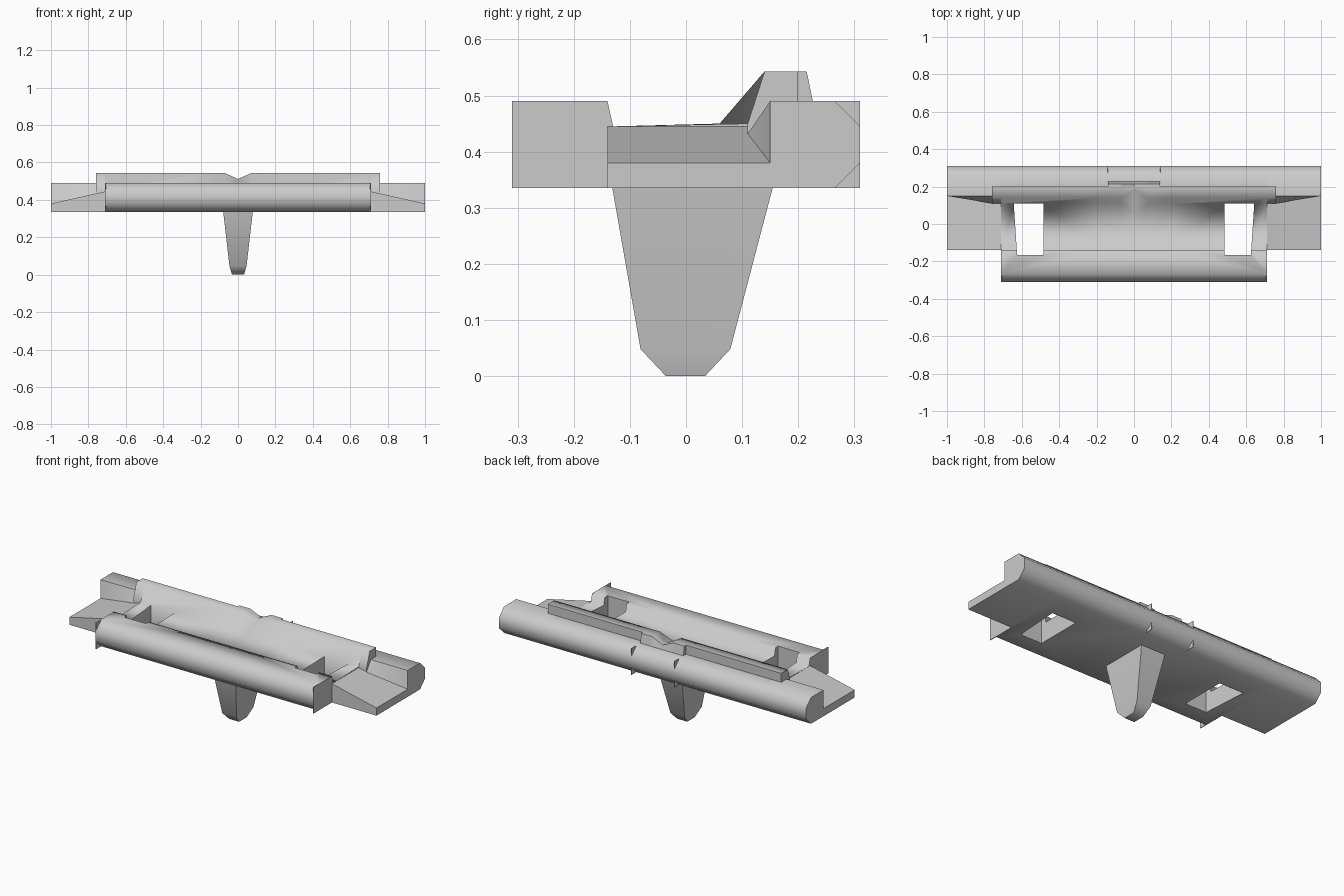
import bpy, bmesh, math

if "Cube" in bpy.data.objects:
    bpy.data.objects.remove(bpy.data.objects["Cube"])

grey = bpy.data.materials.new("light_grey")
grey.use_nodes = True
grey.diffuse_color = (0.6, 0.6, 0.6, 1)
grey.node_tree.nodes["Principled BSDF"].inputs["Base Color"].default_value = (0.6, 0.6, 0.6, 1)


def loft(name, sections, make):
    """Skin a closed solid through equal-length rings, each placed by make(ring, level)."""
    bm = bmesh.new()
    rings = [[bm.verts.new(make(p, level)) for p in ring] for level, ring in sections]
    for a, b in zip(rings, rings[1:]):
        for i in range(len(a)):
            j = (i + 1) % len(a)
            bm.faces.new((a[i], a[j], b[j], b[i]))
    bm.faces.new(rings[0])
    bm.faces.new(rings[-1])
    bmesh.ops.recalc_face_normals(bm, faces=bm.faces)
    mesh = bpy.data.meshes.new(name)
    bm.to_mesh(mesh)
    bm.free()
    mesh.materials.append(grey)
    ob = bpy.data.objects.new(name, mesh)
    bpy.context.collection.objects.link(ob)
    return ob


def along_x(p, x):
    return (x, p[0], p[1])


def along_z(p, z):
    return (p[0], p[1], z)


def select_only(ob):
    bpy.ops.object.select_all(action='DESELECT')
    ob.select_set(True)
    bpy.context.view_layer.objects.active = ob


def smooth(ob, degrees=80):
    select_only(ob)
    bpy.ops.object.shade_smooth_by_angle(angle=math.radians(degrees))


LOW, HIGH = 0.335, 0.49
rear_curve = [(0.265, HIGH), (0.31, 0.445), (0.31, 0.38), (0.265, LOW)]
front_curve = [(-0.265, LOW), (-0.31, 0.38), (-0.31, 0.445), (-0.265, HIGH)]


def body_ring(base_y, crest_y, crest_z):
    return front_curve + [(-0.14, HIGH), (-0.13, 0.445), (base_y, 0.45),
                          (crest_y, crest_z), (0.2, crest_z), (0.2, HIGH)] + rear_curve


# Main body: front bar, deck, notched ridge and rear bar
full = body_ring(0.11, 0.14, 0.543)
notch = body_ring(0.06, 0.185, 0.512)
body = loft("main_body", [(-0.71, full), (-0.2, full), (-0.07, full), (0, notch),
                          (0.07, full), (0.2, full), (0.71, full)], along_x)

# Openings through the deck on both sides
for s in (-1, 1):
    plan = [(s * 0.485, -0.165), (s * 0.625, -0.165), (s * 0.643, 0.11), (s * 0.485, 0.11)]
    cutter = loft("opening_cutter", [(0.2, plan), (0.7, plan)], along_z)
    cutter.hide_render = True
    cut = body.modifiers.new("opening", 'BOOLEAN')
    cut.operation, cut.solver, cut.object = 'DIFFERENCE', 'EXACT', cutter
    select_only(body)
    bpy.ops.object.modifier_apply(modifier=cut.name)
    bpy.data.objects.remove(cutter)
smooth(body)

# Side decks that slope outward, with the rear bar running to the tips
for s, side in ((1, "left"), (-1, "right")):
    inner = [(-0.14, LOW), (-0.14, 0.445), (0.11, 0.445), (0.15, HIGH)] + rear_curve
    step = [(-0.14, LOW), (-0.14, 0.434), (0.11, 0.432), (0.15, HIGH)] + rear_curve
    tip = [(-0.14, LOW), (-0.14, 0.38), (0.15, 0.38), (0.15, HIGH)] + rear_curve
    smooth(loft(side + "_side_deck", [(s * 0.71, inner), (s * 0.76, step), (s, tip)], along_x), 50)
    ridge = [(0.11, 0.42), (0.11, 0.45), (0.14, 0.543), (0.2, 0.543), (0.2, 0.42)]
    smooth(loft(side + "_ridge_end", [(s * 0.71, ridge), (s * 0.76, ridge)], along_x))

    # Thin square plates on the bars
    for part, x, y0, y1 in (("front", 0.708, -0.31, -0.14), ("rear", 0.14, 0.2, 0.31)):
        square = [(y0, LOW), (y1, LOW), (y1, HIGH), (y0, HIGH)]
        loft(side + "_" + part + "_plate",
             [(s * x - 0.002, square), (s * x + 0.002, square)], along_x)


# Pad behind the ridge, following its notch
def pad_ring(top):
    return [(0.19, 0.48), (0.19, top), (0.215, top), (0.226, HIGH), (0.226, 0.48)]


loft("rear_pad", [(-0.14, pad_ring(0.543)), (-0.07, pad_ring(0.543)), (0, pad_ring(0.512)),
                  (0.07, pad_ring(0.543)), (0.14, pad_ring(0.543))], along_x)


# Tapered keel with a chamfered foot
def keel_ring(half, front, back):
    return [(-half, front), (half, front), (half, back), (-half, back)]


smooth(loft("keel", [(0, keel_ring(0.032, -0.036, 0.034)),
                     (0.048, keel_ring(0.046, -0.081, 0.079)),
                     (LOW + 0.01, keel_ring(0.08, -0.133, 0.157))], along_z), 60)
